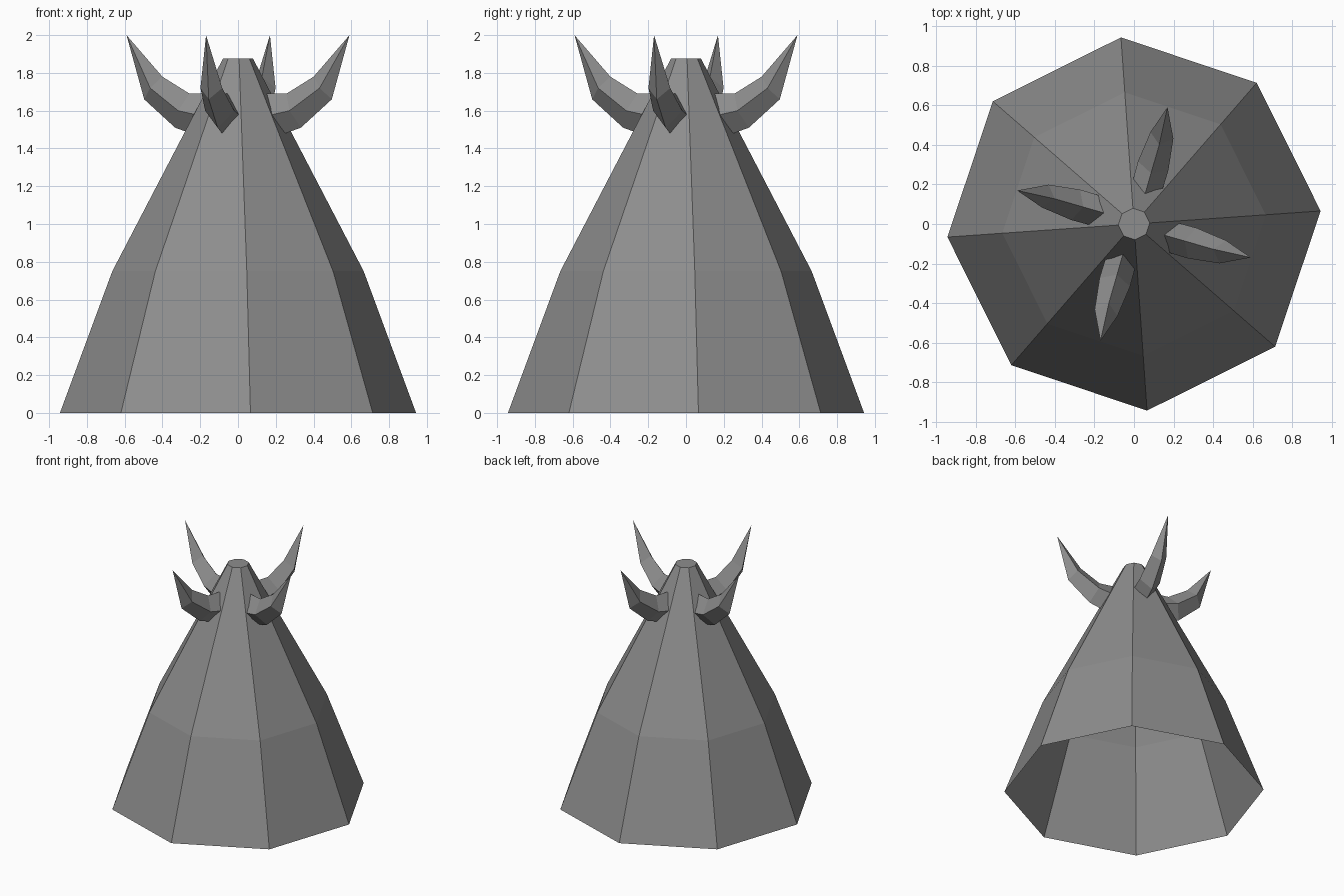
import bpy, bmesh, math

cube = bpy.data.objects.get("Cube")
if cube:
    bpy.data.objects.remove(cube, do_unlink=True)

grey = bpy.data.materials.new("mid_grey")
grey.use_nodes = True
colour = (0.27, 0.27, 0.27, 1)
grey.diffuse_color = colour
grey.node_tree.nodes["Principled BSDF"].inputs["Base Color"].default_value = colour


def finish(bm, name):
    bmesh.ops.recalc_face_normals(bm, faces=bm.faces)
    mesh = bpy.data.meshes.new(name)
    bm.to_mesh(mesh)
    bm.free()
    mesh.materials.append(grey)
    obj = bpy.data.objects.new(name, mesh)
    bpy.context.collection.objects.link(obj)
    return obj


def bridge(bm, lower, upper):
    n = len(lower)
    for i in range(n):
        j = (i + 1) % n
        bm.faces.new((lower[i], lower[j], upper[j], upper[i]))


# Eight-sided hollow cone, open underneath, with a small flat cap
SIDES, TURN = 8, math.radians(4)
bm = bmesh.new()
rings = []
for radius, z in ((0.945, 0), (0.667, 0.75), (0.08, 1.875)):
    angles = [TURN + math.tau * i / SIDES for i in range(SIDES)]
    rings.append([bm.verts.new((radius * math.cos(a), radius * math.sin(a), z)) for a in angles])
for lower, upper in zip(rings, rings[1:]):
    bridge(bm, lower, upper)
bm.faces.new(rings[-1])
finish(bm, "cone_body")


# Curved horn: diamond sections tapering to a point
# Each section: centre out, centre height, half depth out, half height, half width
SECTIONS = ((0.15, 1.565, 0.0, 0.125, 0.078),
            (0.31, 1.60, 0.04, 0.09, 0.08),
            (0.47, 1.72, 0.05, 0.06, 0.06))


def horn(name, angle):
    bm = bmesh.new()
    loops = []
    for out, z, lean, high, wide in SECTIONS:
        side = -0.012
        points = ((out - lean, side, z + high), (out, side + wide, z),
                  (out + lean, side, z - high), (out, side - wide, z))
        loops.append([bm.verts.new(p) for p in points])
    for a, b in zip(loops, loops[1:]):
        bridge(bm, a, b)
    tip = bm.verts.new((0.614, 0, 2))
    for i in range(4):
        bm.faces.new((loops[-1][i], loops[-1][(i + 1) % 4], tip))
    bm.faces.new(loops[0])
    finish(bm, name).rotation_euler.z = angle


for i, place in enumerate(("left", "back", "right", "front")):
    horn("horn_" + place, math.radians(-16 + 90 * i))
